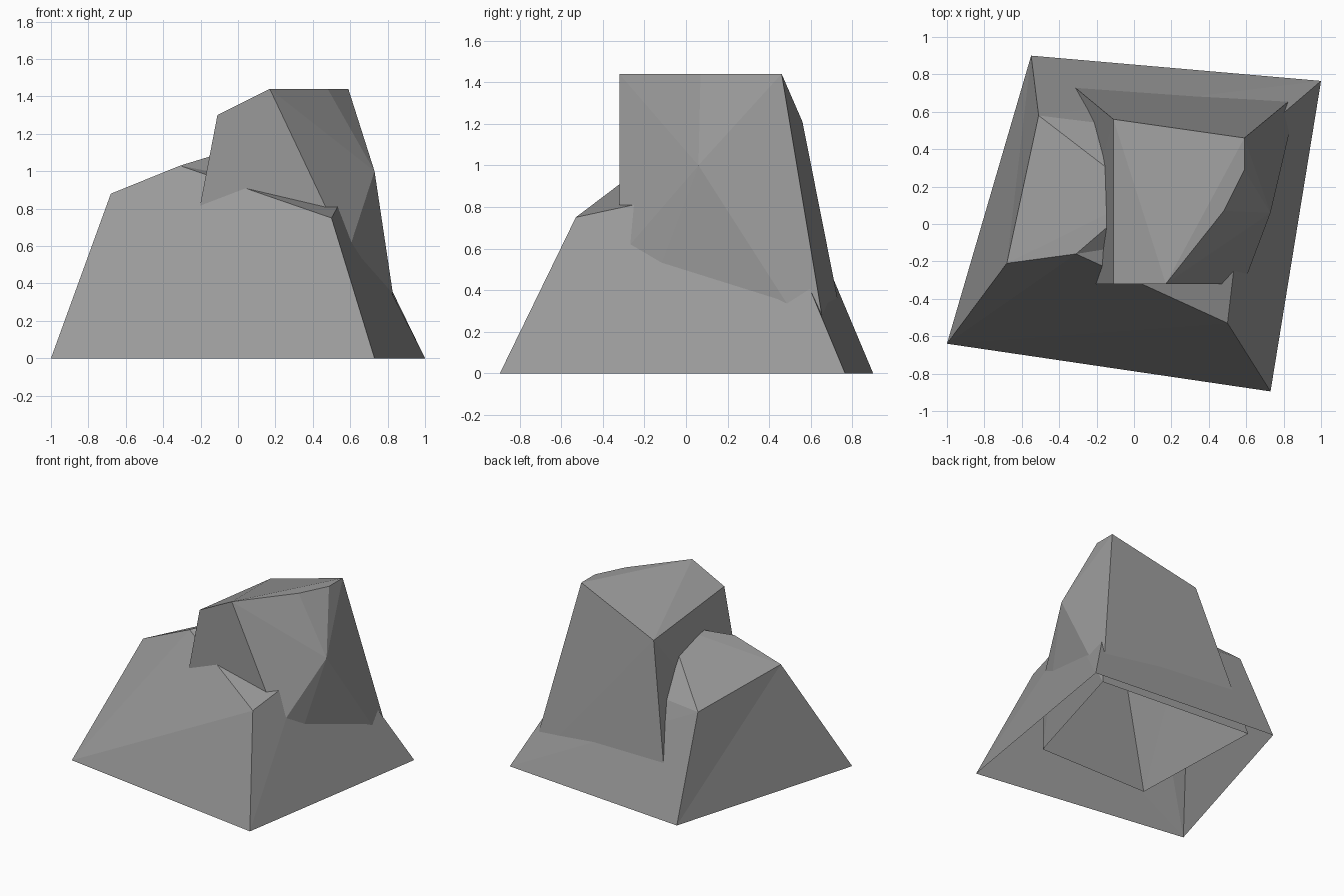
import bpy

if "Cube" in bpy.data.objects:
    bpy.data.objects.remove(bpy.data.objects["Cube"])

# One flat stone colour
stone = bpy.data.materials.new("grey stone")
stone.diffuse_color = (0.32, 0.32, 0.32, 1)
stone.use_nodes = True
stone.node_tree.nodes["Principled BSDF"].inputs["Base Color"].default_value = stone.diffuse_color


def rock(name, points, faces):
    """Faceted rock shell; points are named so that faces read as outlines."""
    keys = list(points)
    mesh = bpy.data.meshes.new(name)
    mesh.from_pydata([points[k] for k in keys], [],
                     [[keys.index(k) for k in f] for f in faces])
    mesh.materials.append(stone)
    mesh.update()
    obj = bpy.data.objects.new(name, mesh)
    bpy.context.collection.objects.link(obj)
    return obj


# Wide lower rock: A-D ground corners, the rest upper corners, S hidden peak
rock("lower_rock", {
    "A": (-1.0, -0.64, 0), "B": (0.73, -0.895, 0),
    "C": (1.0, 0.765, 0), "D": (-0.55, 0.9, 0),
    "L": (-0.68, -0.21, 0.88), "P": (-0.31, -0.16, 1.03),
    "R": (0.5, -0.53, 0.75), "U": (0.56, -0.02, 0.86),
    "Q": (0.62, 0.44, 0.78), "K": (-0.51, 0.58, 0.76),
    "S": (0.05, 0.15, 1.14),
}, [
    "ABR", "ARP", "APL",          # front
    "BCU", "BUR", "CQU",          # right
    "CDK", "CKQ",                 # back
    "DAL", "DLK",                 # left
    "LPS", "LSK", "PRU", "PUS", "UQS", "QKS",   # top facets
])

# Tall upper rock: a-d ground corners, f/g/m/t/r/k top outline, v/w chamfer
rock("tall_rock", {
    "a": (-0.36, -0.32, 0), "b": (0.587, -0.32, 0),
    "c": (0.88, 0.70, 0), "d": (-0.40, 0.80, 0),
    "f": (-0.11, -0.32, 1.30), "g": (0.17, -0.32, 1.44),
    "m": (0.48, 0.07, 1.44), "t": (0.59, 0.29, 1.44),
    "r": (0.59, 0.46, 1.44), "k": (-0.11, 0.56, 1.21),
    "v": (0.73, 0.06, 1.0), "w": (0.587, -0.32, 0.56),
}, [
    "abwgf",                      # flat front
    "wvg", "vmg", "vtm",          # slanted chamfer
    "bvw", "bcv", "crv", "vrt",   # right
    "cdk", "ckr",                 # back
    "dak", "afk",                 # left
    "fgk", "gmtr", "grk",         # top
])
